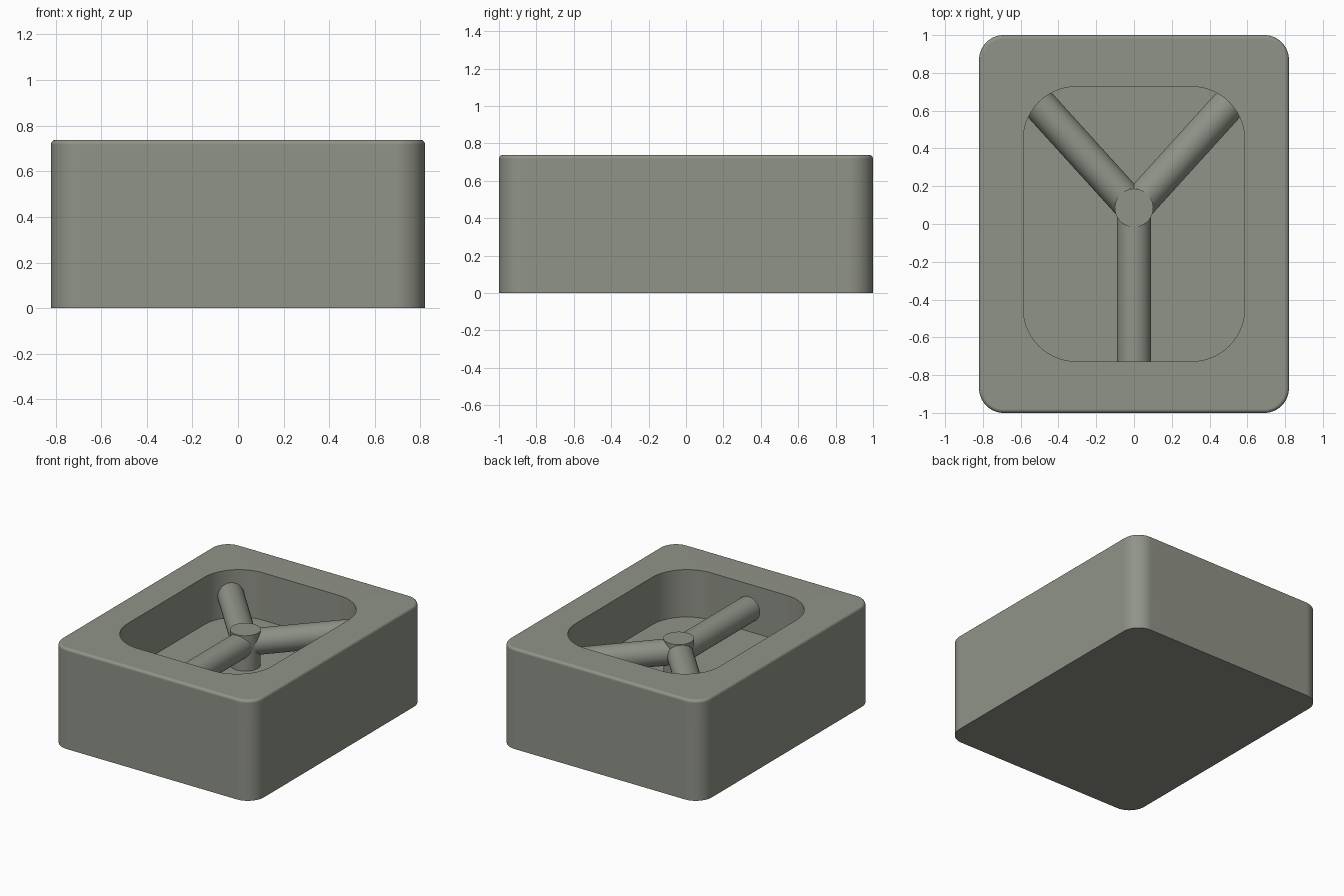
import bpy, bmesh
from math import sin, cos, pi, radians
from mathutils import Vector

if "Cube" in bpy.data.objects:
    bpy.data.objects.remove(bpy.data.objects["Cube"])

FLOOR_Z, ARM_Z, POST_TOP = 0.39, 0.555, 0.65
HUB_Y = 0.085

stone = bpy.data.materials.new("dark_olive_grey")
stone.diffuse_color = (0.278, 0.294, 0.246, 1)
stone.use_nodes = True
stone.node_tree.nodes["Principled BSDF"].inputs["Base Color"].default_value = stone.diffuse_color


def finish(bm, name, angle=35):
    bmesh.ops.recalc_face_normals(bm, faces=bm.faces)
    me = bpy.data.meshes.new(name)
    bm.to_mesh(me)
    bm.free()
    me.materials.append(stone)
    ob = bpy.data.objects.new(name, me)
    bpy.context.collection.objects.link(ob)
    bpy.ops.object.select_all(action='DESELECT')
    ob.select_set(True)
    bpy.context.view_layer.objects.active = ob
    bpy.ops.object.shade_smooth_by_angle(angle=radians(angle))
    return ob


def ring(bm, hx, hy, r, z, seg=14):
    """Rounded rectangle loop of vertices."""
    verts = []
    for q, (sx, sy) in enumerate([(1, 1), (-1, 1), (-1, -1), (1, -1)]):
        for i in range(seg + 1):
            a = pi / 2 * (q + i / seg)
            verts.append(bm.verts.new((sx * (hx - r) + r * cos(a),
                                       sy * (hy - r) + r * sin(a), z)))
    return verts


def rod(name, start, end, radius):
    start, end = Vector(start), Vector(end)
    d = end - start
    bm = bmesh.new()
    bmesh.ops.create_cone(bm, cap_ends=True, segments=48,
                          radius1=radius, radius2=radius, depth=d.length)
    rot = d.to_track_quat('Z', 'Y')
    for v in bm.verts:
        v.co = rot @ v.co + (start + end) / 2
    return finish(bm, name)


# Block: outer wall, filleted top edge, rim and pocket as stacked loops
HX, HY, R, H, F = 0.82, 1.0, 0.13, 0.738, 0.02
bm = bmesh.new()
loops = [ring(bm, HX, HY, R, 0)]
for i in range(6):
    a = pi / 2 * i / 5
    inset = F * (1 - cos(a))
    loops.append(ring(bm, HX - inset, HY - inset, R - inset, H - F + F * sin(a)))
loops.append(ring(bm, 0.586, 0.727, 0.28, H))
loops.append(ring(bm, 0.586, 0.727, 0.28, FLOOR_Z))
for lo, hi in zip(loops, loops[1:]):
    n = len(lo)
    for i in range(n):
        j = (i + 1) % n
        bm.faces.new((lo[i], lo[j], hi[j], hi[i]))
bm.faces.new(loops[0])
bm.faces.new(loops[-1])
block = finish(bm, "block_with_pocket")
flat = block.modifiers.new("flat_sides", 'WEIGHTED_NORMAL')
flat.keep_sharp = True

# Centre post
rod("centre_post", (0, HUB_Y, FLOOR_Z), (0, HUB_Y, POST_TOP), 0.102)

# Three arms reaching into the pocket walls
hub = (0, HUB_Y - 0.005, ARM_Z)
for name, deg, length in [("front_arm", -90, 0.83),
                          ("right_arm", 47.8, 0.79),
                          ("left_arm", 132.2, 0.79)]:
    a = radians(deg)
    rod(name, hub, (length * cos(a), hub[1] + length * sin(a), ARM_Z), 0.09)
